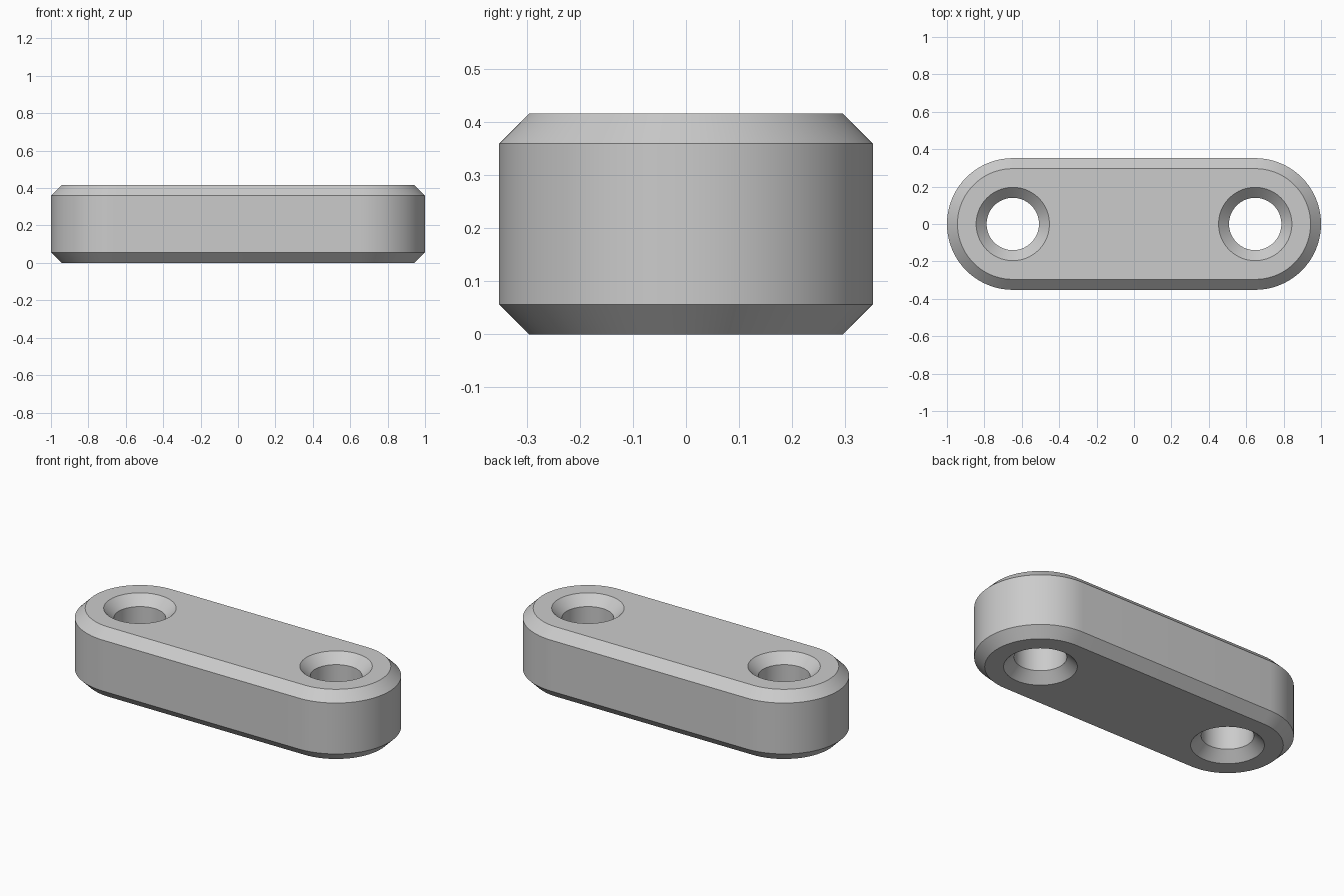
import bpy
import bmesh
import math

if "Cube" in bpy.data.objects:
    bpy.data.objects.remove(bpy.data.objects["Cube"])

R = 0.352          # end radius of the link
CX = 1.0 - R       # hole centre distance from the middle
H = 0.416          # thickness
C = 0.056          # chamfer size
HOLE = 0.14        # bore radius
SEG = 40           # segments per half circle


def stadium(r):
    """Slot outline: two half circles joined by straight sides."""
    pts = []
    for side, start in ((1, -math.pi / 2), (-1, math.pi / 2)):
        for i in range(SEG + 1):
            a = start + math.pi * i / SEG
            pts.append((side * CX + r * math.cos(a), r * math.sin(a)))
    return pts


def circle(cx, r):
    n = SEG * 2
    return [(cx + r * math.cos(2 * math.pi * i / n),
             r * math.sin(2 * math.pi * i / n)) for i in range(n)]


def add_wall(bm, outline, levels):
    """Stack outlines at the given (offset, z) levels; return end loops' edges."""
    rings = [[bm.verts.new((x, y, z)) for x, y in outline(r)] for r, z in levels]
    n = len(rings[0])
    for low, high in zip(rings, rings[1:]):
        for i in range(n):
            j = (i + 1) % n
            bm.faces.new((low[i], low[j], high[j], high[i]))
    return [[bm.edges.get((ring[i], ring[(i + 1) % n])) for i in range(n)]
            for ring in (rings[0], rings[-1])]


bm = bmesh.new()

# Chamfered outer wall
bottom, top = add_wall(bm, stadium, [(R - C, 0), (R, C), (R, H - C), (R - C, H)])

# Two through holes, countersunk on both sides
for cx in (-CX, CX):
    b, t = add_wall(bm, lambda r: circle(cx, r),
                    [(HOLE + C, 0), (HOLE, C), (HOLE, H - C), (HOLE + C, H)])
    bottom += b
    top += t

# Flat caps around the holes
for edges, nz in ((bottom, -1), (top, 1)):
    bmesh.ops.triangle_fill(bm, edges=edges, use_beauty=True, normal=(0, 0, nz))
bmesh.ops.recalc_face_normals(bm, faces=bm.faces[:])

mesh = bpy.data.meshes.new("link_plate")
bm.to_mesh(mesh)
bm.free()

# Plain grey finish
grey = bpy.data.materials.new("grey")
grey.diffuse_color = (0.6, 0.6, 0.6, 1)
grey.use_nodes = True
grey.node_tree.nodes["Principled BSDF"].inputs["Base Color"].default_value = grey.diffuse_color
mesh.materials.append(grey)

plate = bpy.data.objects.new("link_plate", mesh)
bpy.context.collection.objects.link(plate)
bpy.context.view_layer.objects.active = plate
plate.select_set(True)
bpy.ops.object.shade_smooth_by_angle(angle=math.radians(30))
